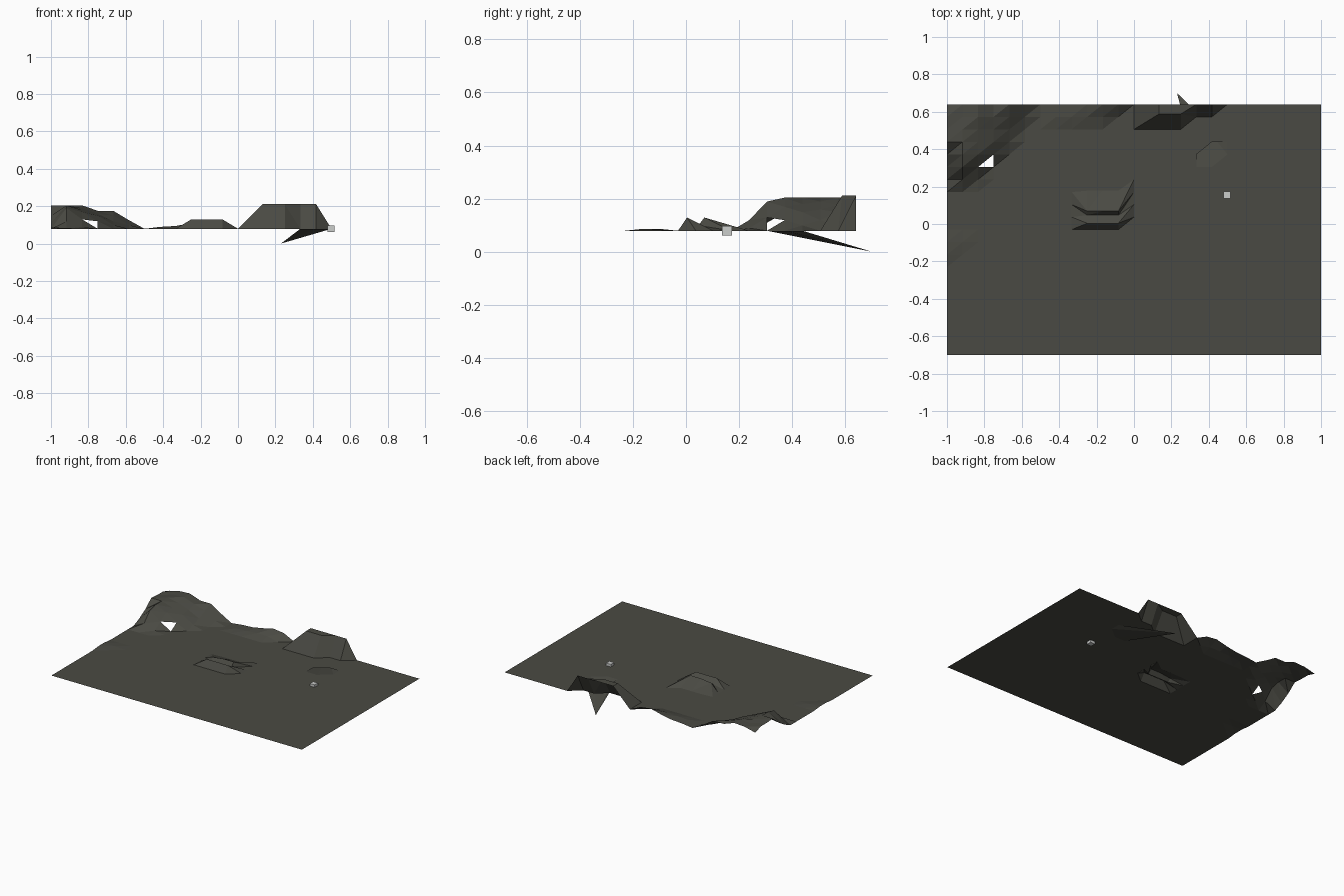
import bpy, bmesh

if "Cube" in bpy.data.objects:
    bpy.data.objects.remove(bpy.data.objects["Cube"])

COLS, ROWS = 24, 20
DX, DY = 2 / COLS, 1.34 / ROWS
BASE, BACK = 0.079, 0.64


def material(name, rgb):
    m = bpy.data.materials.new(name)
    m.diffuse_color = (*rgb, 1)
    m.use_nodes = True
    m.node_tree.nodes["Principled BSDF"].inputs["Base Color"].default_value = m.diffuse_color
    return m


def add_object(name, bm, mat):
    me = bpy.data.meshes.new(name)
    bm.to_mesh(me)
    bm.free()
    me.materials.append(mat)
    ob = bpy.data.objects.new(name, me)
    bpy.context.collection.objects.link(ob)
    return ob


earth = material("dark_olive_grey", (0.068, 0.068, 0.056))
pale = material("pale_grey", (0.60, 0.61, 0.60))

# Flat sheet; rows count from the back edge, columns from the left
bm = bmesh.new()
grid = [[bm.verts.new((-1 + c * DX, BACK - r * DY, BASE)) for c in range(COLS + 1)]
        for r in range(ROWS + 1)]
for r in range(ROWS):
    for c in range(COLS):
        a, b = grid[r + 1][c], grid[r + 1][c + 1]
        d, e = grid[r][c], grid[r][c + 1]
        if (r, c) != (4, 2):          # small gap in the hillside
            bm.faces.new((a, b, e))
        bm.faces.new((a, e, d))


def raise_row(row, col, heights, dy=0.0):
    """Lift consecutive points of a row, heights in hundredths."""
    for i, h in enumerate(heights):
        v = grid[row][col + i]
        v.co.z = BASE + h / 100
        v.co.y += dy


# Corner hill
for r, hs in enumerate([
        (10, 12, 12.5, 9.6, 9.6, 4.6),
        (12, 12, 12.5, 9.6, 7, 2),
        (12, 12.5, 11, 8, 4),
        (12.5, 12.5, 10, 7, 2),
        (7, 12.5, 9, 4),
        (3, 11, 5),
        (0, 4, 1)]):
    raise_row(r, 0, hs)

# Low ridge along the back edge
raise_row(0, 7, (1, 1.5, 3, 5, 4))
raise_row(1, 7, (1, 1.5, 2, 2))

# Back mound
raise_row(0, 13, (13.3,) * 5)
raise_row(1, 13, (13.3,) * 3, 0.015)
for r in (0, 1):
    grid[r][13].co.x += 0.05

# Double ridge in the middle
raise_row(9, 9, (5, 5, 5), -0.033)
raise_row(8, 9, (2, 2, 2), -0.057)
raise_row(7, 9, (4, 5, 5), -0.102)
raise_row(6, 9, (0, 0, 0), -0.06)

# Slight swell at the left edge
raise_row(11, 0, (0.7, 0.4))
raise_row(12, 0, (0.7,))

# Point pulled down into a spike under the sheet
grid[4][17].co = (0.23, 0.70, 0.0)
add_object("terrain", bm, earth)

# Small block sunk in the ground
bm = bmesh.new()
bmesh.ops.create_cube(bm, size=0.037)
block = add_object("small_block", bm, pale)
block.location = (0.497, 0.155, 0.079)
